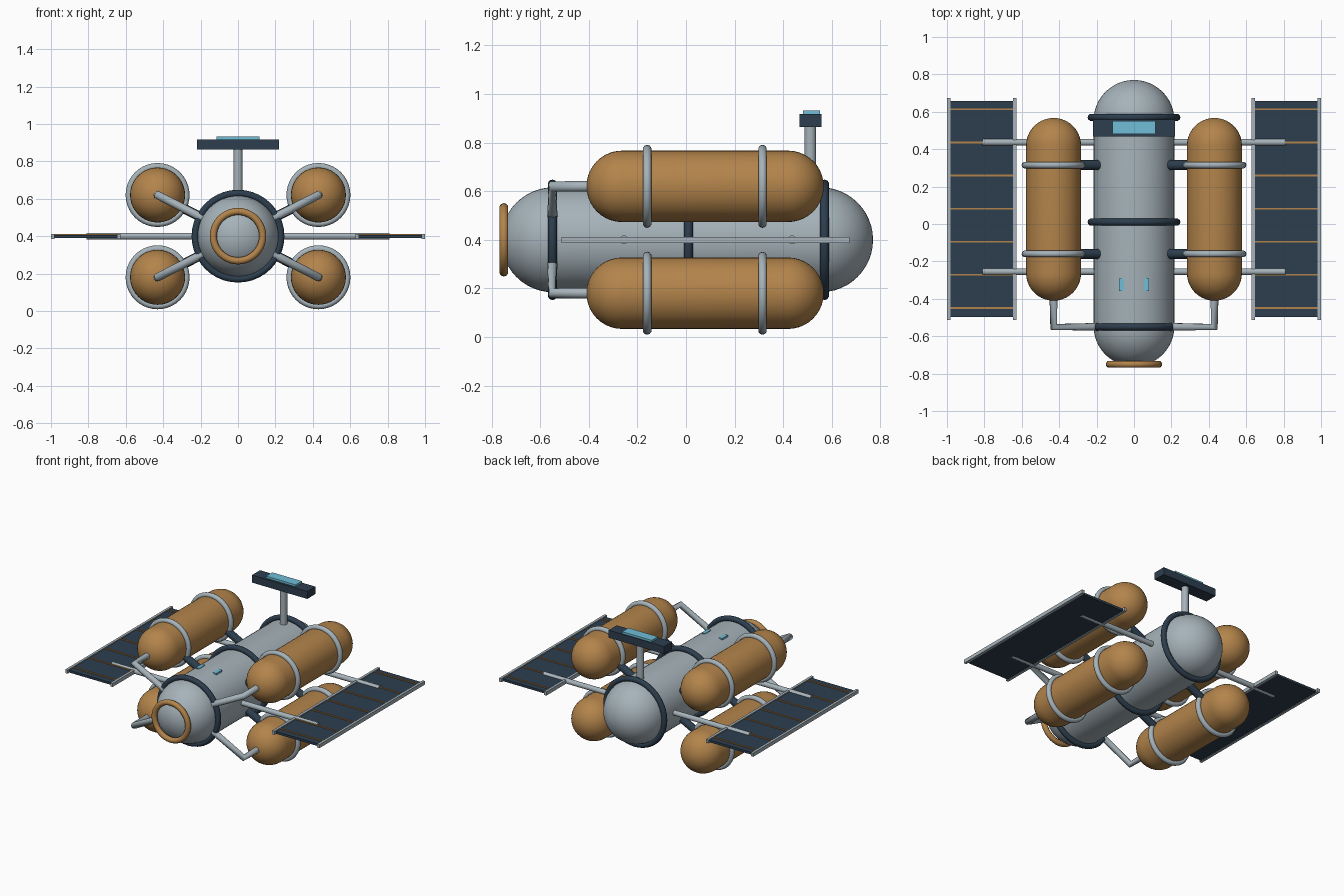
import bpy, math
from mathutils import Vector

if "Cube" in bpy.data.objects:
    bpy.data.objects.remove(bpy.data.objects["Cube"])


def make_mat(name, rgb):
    m = bpy.data.materials.new(name)
    m.diffuse_color = (*rgb, 1)
    m.use_nodes = True
    m.node_tree.nodes["Principled BSDF"].inputs["Base Color"].default_value = m.diffuse_color
    return m


STEEL = make_mat("steel", (0.38, 0.45, 0.49))
TAN = make_mat("tan", (0.45, 0.23, 0.07))
NAVY = make_mat("navy", (0.026, 0.048, 0.076))
CYAN = make_mat("cyan", (0.16, 0.51, 0.68))


def finish(ob, name, mat, smooth=True):
    ob.name = name
    ob.data.materials.append(mat)
    if smooth:
        ob.data.shade_smooth()
        ob.data.set_sharp_from_angle(angle=math.radians(40))
    return ob


def capsule(name, x, z, y0, y1, r, mat, seg=40, cap=10):
    # lathe a round-ended profile around the y axis
    prof = []
    for centre, a0 in ((y0 + r, -90), (y1 - r, 0)):
        for i in range(cap + 1):
            a = math.radians(a0 + 90 * i / cap)
            prof.append((centre + r * math.sin(a), r * math.cos(a)))
    prof = prof[1:-1]
    verts, faces = [], []
    for y, rad in prof:
        for k in range(seg):
            t = 2 * math.pi * k / seg
            verts.append((x + rad * math.cos(t), y, z + rad * math.sin(t)))
    n = len(prof)
    for i in range(n - 1):
        for k in range(seg):
            q = (k + 1) % seg
            faces.append((i * seg + k, (i + 1) * seg + k, (i + 1) * seg + q, i * seg + q))
    verts += [(x, y0, z), (x, y1, z)]
    for k in range(seg):
        q = (k + 1) % seg
        faces.append((n * seg, k, q))
        faces.append((n * seg + 1, (n - 1) * seg + q, (n - 1) * seg + k))
    me = bpy.data.meshes.new(name)
    me.from_pydata(verts, [], faces)
    ob = bpy.data.objects.new(name, me)
    bpy.context.collection.objects.link(ob)
    return finish(ob, name, mat)


def ring(name, x, y, z, major, minor, mat):
    bpy.ops.mesh.primitive_torus_add(major_radius=major, minor_radius=minor,
                                     major_segments=40, minor_segments=10,
                                     location=(x, y, z), rotation=(math.pi / 2, 0, 0))
    return finish(bpy.context.object, name, mat)


def rod(name, a, b, r, mat):
    a, b = Vector(a), Vector(b)
    bpy.ops.mesh.primitive_cylinder_add(vertices=20, radius=r, depth=(b - a).length,
                                        location=(a + b) / 2)
    ob = bpy.context.object
    ob.rotation_euler = (b - a).to_track_quat('Z', 'Y').to_euler()
    return finish(ob, name, mat)


def box(name, loc, size, mat):
    bpy.ops.mesh.primitive_cube_add(size=1, location=loc)
    ob = bpy.context.object
    ob.scale = size
    return finish(ob, name, mat, smooth=False)


def pipe(name, pts, r, mat):
    cu = bpy.data.curves.new(name, 'CURVE')
    cu.dimensions = '3D'
    cu.bevel_depth = r
    cu.bevel_resolution = 4
    cu.use_fill_caps = True
    sp = cu.splines.new('POLY')
    sp.points.add(len(pts) - 1)
    for p, co in zip(sp.points, pts):
        p.co = (*co, 1)
    ob = bpy.data.objects.new(name, cu)
    bpy.context.collection.objects.link(ob)
    return finish(ob, name, mat, smooth=False)


ZC = 0.40

# main hull, hull bands and docking ring
capsule("hull", 0, ZC, -0.762, 0.77, 0.216, STEEL, seg=48, cap=12)
for y in (-0.55, 0.01, 0.57):
    ring("hull_band", 0, y, ZC, 0.229, 0.019, NAVY)
ring("docking_ring", 0, -0.75, ZC, 0.132, 0.019, TAN)

for sx in (-1, 1):
    # four side tanks with bands, struts and feed pipes
    for sz in (-1, 1):
        tx, tz = 0.43 * sx, ZC + 0.22 * sz
        capsule("tank", tx, tz, -0.41, 0.567, 0.147, TAN)
        d = Vector((0.43 * sx, 0, 0.22 * sz)).normalized()
        for y in (-0.16, 0.315):
            ring("tank_band", tx, y, tz, 0.153, 0.018, STEEL)
            c = Vector((0, y, ZC))
            rod("tank_strut", c + d * 0.19, c + d * 0.36, 0.026, NAVY)
        start = Vector((0, -0.55, ZC)) + d * 0.17
        pipe("feed_pipe", [start, (tx, -0.55, tz), (tx, -0.38, tz)], 0.022, STEEL)

    # solar panel with edge rails, cell strips and support arms
    box("solar_panel", (0.8125 * sx, 0.08, 0.397), (0.345, 1.155, 0.016), NAVY)
    for x in (0.637, 0.991):
        box("panel_rail", (x * sx, 0.08, 0.399), (0.018, 1.185, 0.026), STEEL)
    for i in range(7):
        box("panel_strip", (0.8125 * sx, -0.449 + 0.177 * i, 0.406), (0.345, 0.009, 0.010), TAN)
    for y in (-0.255, 0.437):
        rod("panel_arm", (0.2 * sx, y, ZC), (0.81 * sx, y, ZC), 0.018, STEEL)

    # small hull lights
    box("hull_light", (0.067 * sx, -0.325, 0.598), (0.026, 0.066, 0.03), CYAN)

# sensor mast and head
rod("sensor_mast", (0, 0.512, 0.58), (0, 0.512, 0.88), 0.024, STEEL)
box("sensor_head", (0, 0.513, 0.891), (0.436, 0.091, 0.053), NAVY)
box("sensor_plate", (0, 0.517, 0.922), (0.232, 0.07, 0.02), CYAN)
